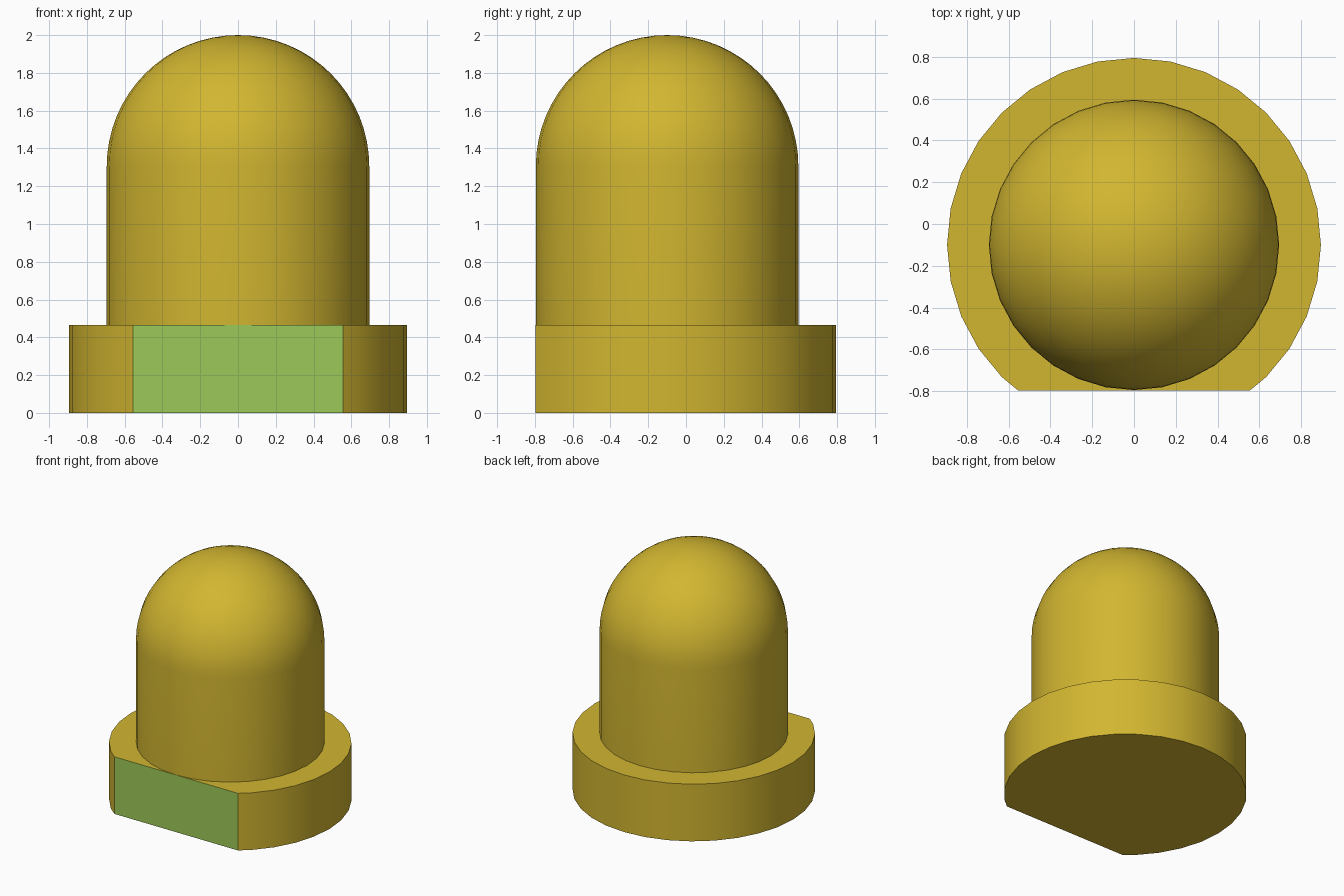
import bpy, bmesh, math
from mathutils import Vector

if "Cube" in bpy.data.objects:
    bpy.data.objects.remove(bpy.data.objects["Cube"])

SIDES = 32
AXIS_Y = -0.1        # the round parts share this axis
RIM_R, RIM_H = 0.895, 0.465
BODY_R, TOP = 0.695, 2.0
FLAT_Y = -0.796


def material(name, rgb):
    m = bpy.data.materials.new(name)
    m.diffuse_color = (*rgb, 1)
    m.use_nodes = True
    m.node_tree.nodes["Principled BSDF"].inputs["Base Color"].default_value = m.diffuse_color
    return m


gold = material("gold", (0.645, 0.468, 0.03))
green = material("green", (0.33, 0.578, 0.098))


def lathe(bm, profile):
    """Spin (radius, height) points about the shared axis."""
    verts = [bm.verts.new((r, AXIS_Y, z)) for r, z in profile]
    edges = [bm.edges.new(pair) for pair in zip(verts, verts[1:])]
    bmesh.ops.spin(bm, geom=verts + edges, cent=(0, AXIS_Y, 0), axis=(0, 0, 1),
                   angle=math.tau, steps=SIDES, use_merge=True)
    bmesh.ops.remove_doubles(bm, verts=bm.verts, dist=1e-5)


def finish(bm, name, mats):
    bmesh.ops.recalc_face_normals(bm, faces=bm.faces)
    for f in bm.faces:
        if len(mats) > 1 and f.normal.y < -0.999:
            f.material_index = 1
    mesh = bpy.data.meshes.new(name)
    bm.to_mesh(mesh)
    bm.free()
    for m in mats:
        mesh.materials.append(m)
    ob = bpy.data.objects.new(name, mesh)
    bpy.context.collection.objects.link(ob)
    bpy.ops.object.select_all(action='DESELECT')
    ob.select_set(True)
    bpy.context.view_layer.objects.active = ob
    bpy.ops.object.shade_smooth_by_angle(angle=math.radians(30))


# Rim: a disc with one side sliced flat and painted green
bm = bmesh.new()
bmesh.ops.create_cone(bm, cap_ends=True, segments=SIDES, radius1=RIM_R,
                      radius2=RIM_R, depth=RIM_H)
bmesh.ops.translate(bm, verts=bm.verts, vec=Vector((0, AXIS_Y, RIM_H / 2)))
cut = bmesh.ops.bisect_plane(bm, geom=bm.verts[:] + bm.edges[:] + bm.faces[:],
                             plane_co=(0, FLAT_Y, 0), plane_no=(0, -1, 0),
                             clear_outer=True)
bmesh.ops.holes_fill(bm, edges=[e for e in bm.edges if e.is_boundary])
finish(bm, "flanged_rim", [gold, green])

# Body: straight barrel ending in a hemispherical dome
bm = bmesh.new()
steps = 16
dome = [(BODY_R * math.cos(a), TOP - BODY_R + BODY_R * math.sin(a))
        for a in (math.pi / 2 * i / steps for i in range(steps))]
lathe(bm, [(BODY_R, RIM_H)] + dome + [(0, TOP)])
finish(bm, "domed_body", [gold])
